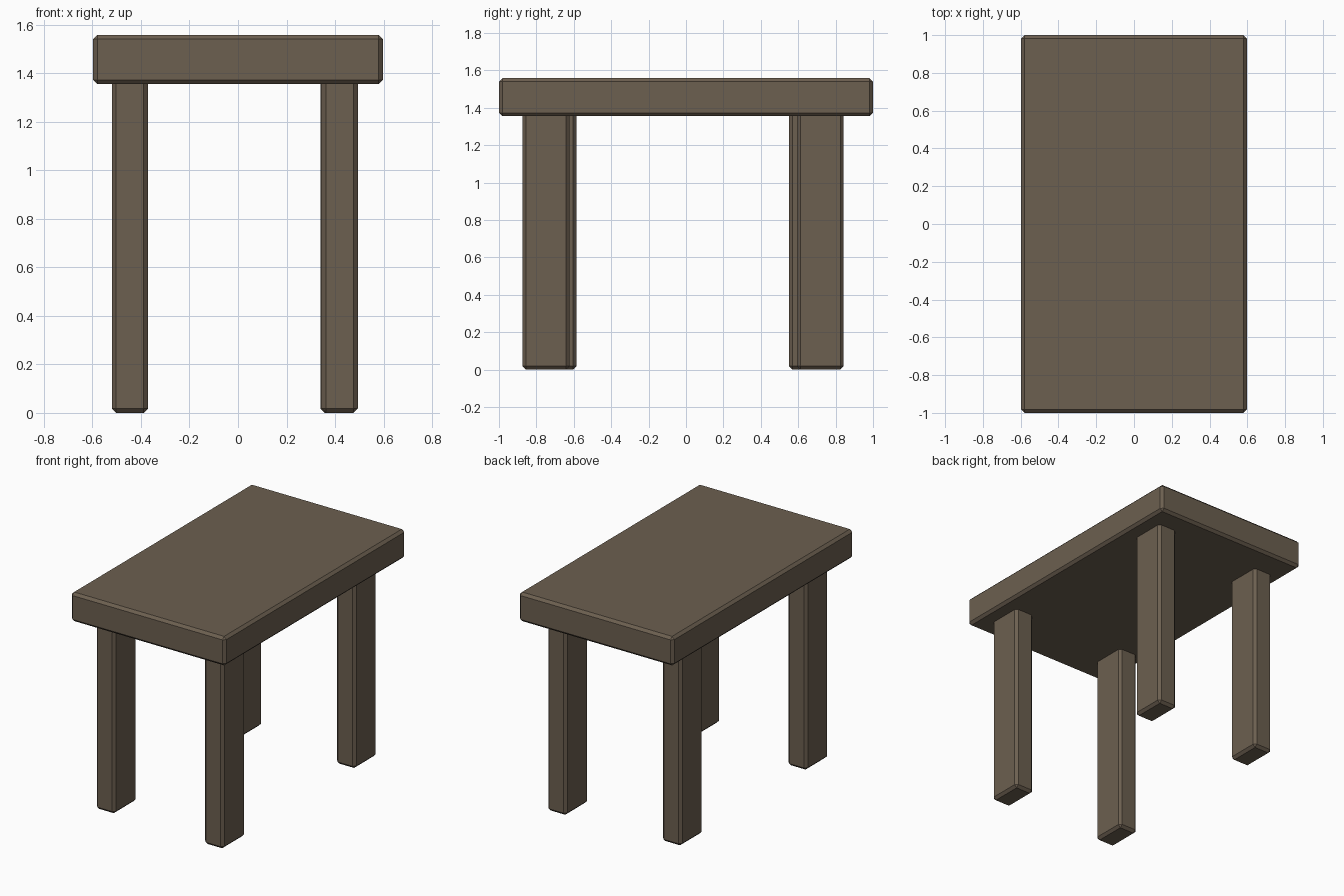
import bpy
import bmesh

if "Cube" in bpy.data.objects:
    bpy.data.objects.remove(bpy.data.objects["Cube"])

BEVEL = 0.018

wood = bpy.data.materials.new("dark_wood")
wood.diffuse_color = (0.15, 0.115, 0.08, 1.0)
wood.use_nodes = True
wood.node_tree.nodes["Principled BSDF"].inputs["Base Color"].default_value = wood.diffuse_color


def chamfered_box(name, low, high):
    """Box between two corners, with every edge cut by one flat chamfer."""
    bm = bmesh.new()
    bmesh.ops.create_cube(bm, size=1.0)
    for v in bm.verts:
        v.co = [l + (h - l) * (c + 0.5) for l, h, c in zip(low, high, v.co)]
    bmesh.ops.bevel(bm, geom=bm.edges[:], offset=BEVEL, segments=1,
                    profile=0.5, affect='EDGES')
    mesh = bpy.data.meshes.new(name)
    bm.to_mesh(mesh)
    bm.free()
    mesh.materials.append(wood)
    obj = bpy.data.objects.new(name, mesh)
    bpy.context.collection.objects.link(obj)
    return obj


# thick table top
chamfered_box("table_top", (-0.598, -1.0, 1.355), (0.598, 1.0, 1.558))

# four plank legs, set slightly unevenly; their tops sink into the table top
LEG_X, LEG_Y, LEG_TOP = 0.149, 0.25, 1.375
legs = {
    "front_left_leg": (-0.520, -0.836),
    "front_right_leg": (0.345, -0.873),
    "back_left_leg": (-0.520, 0.551),
    "back_right_leg": (0.339, 0.593),
}
for name, (x, y) in legs.items():
    chamfered_box(name, (x, y, 0.0), (x + LEG_X, y + LEG_Y, LEG_TOP))
